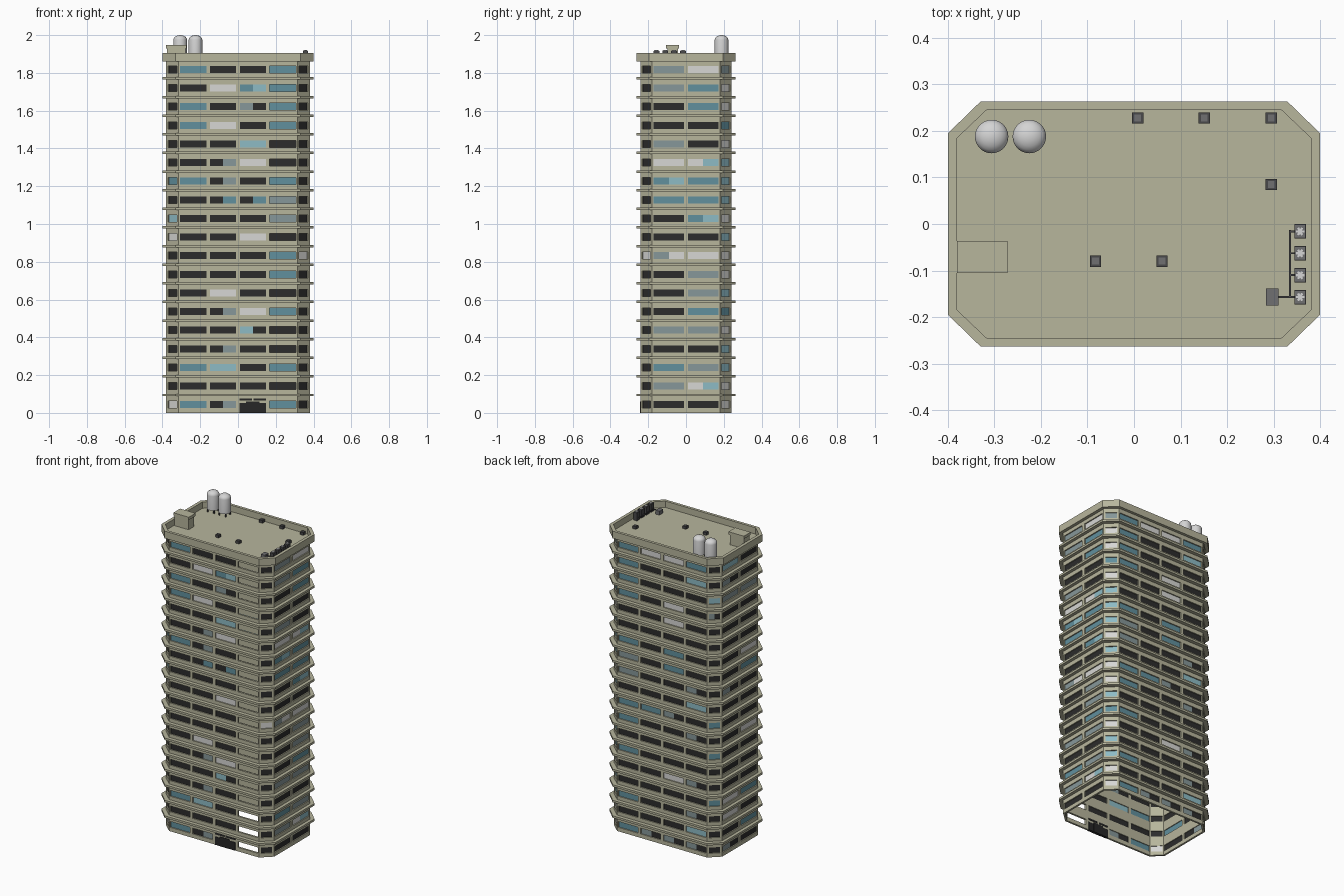
import bpy, bmesh, math, random
from mathutils import Vector, Matrix

random.seed(11)
if "Cube" in bpy.data.objects:
    bpy.data.objects.remove(bpy.data.objects["Cube"])


def material(name, rgb, rough=0.8):
    m = bpy.data.materials.new(name)
    m.use_nodes = True
    m.diffuse_color = (*rgb, 1)
    bsdf = m.node_tree.nodes["Principled BSDF"]
    bsdf.inputs["Base Color"].default_value = (*rgb, 1)
    bsdf.inputs["Roughness"].default_value = rough
    return m


CONCRETE = material("concrete", (0.475, 0.465, 0.335))
TANK = material("tank_grey", (0.66, 0.66, 0.66))
METAL = material("dark_metal", (0.065, 0.065, 0.068))
UNIT = material("unit_grey", (0.16, 0.16, 0.165))
DOOR = material("door_black", (0.02, 0.02, 0.02))
PANES = {
    "d": material("dark_glass", (0.025, 0.025, 0.025)),
    "t": material("teal_glass", (0.12, 0.28, 0.34)),
    "c": material("pale_teal_glass", (0.27, 0.5, 0.56)),
    "g": material("grey_glass", (0.24, 0.31, 0.32)),
    "w": material("white_blind", (0.68, 0.68, 0.66)),
}

FLOORS, PITCH = 19, 0.0986
SILL, HEAD = 0.025, 0.062
DECK, TOP = 1.865, 1.905
WALL = 0.012


def finish(name, bm, mats):
    me = bpy.data.meshes.new(name)
    bm.to_mesh(me)
    bm.free()
    ob = bpy.data.objects.new(name, me)
    bpy.context.collection.objects.link(ob)
    for m in mats:
        me.materials.append(m)
    return ob


def box(name, x, y, z0, z1, sx, sy, mat):
    bm = bmesh.new()
    bmesh.ops.create_cube(bm, size=1, matrix=Matrix.Translation((x, y, (z0 + z1) / 2))
                          @ Matrix.Diagonal((sx, sy, z1 - z0, 1)))
    return finish(name, bm, [mat])


def octagon(hx, hy, cx, cy):
    """Chamfered rectangle, counter-clockwise from the front left corner."""
    front = [(-cx, -hy), (cx, -hy), (hx, -cy), (hx, cy)]
    return [Vector(p) for p in front] + [Vector((-x, -y)) for x, y in front]


BODY = octagon(0.38, 0.24, 0.315, 0.18)
OUTER = octagon(0.40, 0.263, 0.33, 0.195)
LIP = octagon(0.38, 0.245, 0.317, 0.185)


def add_ring(bm, outer, inner, z0, z1):
    loops = [[bm.verts.new((p.x, p.y, z)) for p in poly]
             for poly, z in ((outer, z0), (outer, z1), (inner, z1), (inner, z0))]
    for a, b in zip(loops, loops[1:] + loops[:1]):
        for i in range(8):
            j = (i + 1) % 8
            bm.faces.new((a[i], a[j], b[j], b[i]))


def window_spans(length, count, margin, gap):
    w = (length - 2 * margin - (count - 1) * gap) / count
    return [(margin + i * (w + gap), margin + i * (w + gap) + w) for i in range(count)]


# Glazing from the top floor down: two letters per window, one for each half
FRONT = """tt dd dd
dd ww tc
tt dd gd
tt ww dd
dd dd cc
dd dg ww
tt dg dd
dd dt dt
dd dd dd
dd dd ww
dd dd dd
dd dd dd
dd ww dd
dd dg ww
dd dd cd
dd dg dd
tt cc dd
dd dd dd
tt dg dd""".split("\n")
SIDE = """gg ww
gg tt
dd tt
dd dd
gg dd
ww wc
tc tt
tt tt
dd tc
dd dd
gw ww
dd gg
dd gg
dd tt
gg gg
dd dd
tt gg
gg wc
dd dd""".split("\n")
BACK_END = "ttttddtggdttdtddtdt"  # back windows facing the open front bay
CORNER = "gwwtwcccwcwwctwccww"  # back left corner windows


def glazing(side, floor, col):
    row = FLOORS - 1 - floor
    if side == 0:
        return FRONT[row].split()[col]
    if side == 1:
        return "ww" if row == 10 else "dd"
    if side == 2:
        return SIDE[row].split()[col]
    if side == 3:
        return CORNER[row] * 2
    if side == 4 and col == 0:
        return BACK_END[row] * 2
    return random.choice(["dd"] * 10 + ["tt", "gg", "ww", "tt", "gd", "cc"])


# Hollow shell with window openings, and recessed panes
levels = [0.0]
for f in range(FLOORS):
    levels += [f * PITCH + SILL, f * PITCH + HEAD]
levels.append(DECK)

shell, glass = bmesh.new(), bmesh.new()
keys = list(PANES)
for side in range(8):
    a, b = BODY[side], BODY[(side + 1) % 8]
    length = (b - a).length
    d = (b - a) / length
    inward = Vector((-d.y, d.x))
    if side % 2:
        spans = window_spans(length, 1, 0.012, 0)
    elif side % 4 == 0:
        spans = window_spans(length, 4, 0.007, 0.0187)
    else:
        spans = window_spans(length, 2, 0.009, 0.02)
    cuts = [0.0] + [u for s in spans for u in s] + [length]

    def quad(bm, u0, u1, z0, z1, depth=0.0):
        p, q = [a + d * u + inward * depth for u in (u0, u1)]
        return bm.faces.new([bm.verts.new((v.x, v.y, z)) for v, z in
                             ((p, z0), (q, z0), (q, z1), (p, z1))])

    for r in range(len(levels) - 1):
        floor = r // 2
        for c in range(len(cuts) - 1):
            entrance = side == 0 and c == 5 and floor == 0
            z0, z1 = levels[r], levels[r + 1]
            if r % 2 == 0 or c % 2 == 0 or entrance:
                quad(shell, cuts[c], cuts[c + 1], z0, z1)
                continue
            col = c // 2
            if side == 0 and col == 3:
                continue  # open bay
            mid = (cuts[c] + cuts[c + 1]) / 2
            for letter, u0, u1 in zip(glazing(side, floor, col),
                                      (cuts[c], mid), (mid, cuts[c + 1])):
                quad(glass, u0, u1, z0, z1, 0.007).material_index = keys.index(letter)

bmesh.ops.remove_doubles(shell, verts=shell.verts, dist=0.0002)
walls = finish("tower_walls", shell, [CONCRETE])
solid = walls.modifiers.new("thickness", "SOLIDIFY")
solid.thickness = WALL
solid.offset = -1
solid.use_even_offset = True
finish("window_panes", glass, list(PANES.values()))

# Ledges between floors
bm = bmesh.new()
for f in range(1, FLOORS):
    z = f * PITCH - 0.004
    add_ring(bm, OUTER, BODY, z - 0.0065, z + 0.0065)
finish("floor_ledges", bm, [CONCRETE])

# Parapet and roof deck
bm = bmesh.new()
add_ring(bm, OUTER, LIP, DECK - 0.005, TOP)
finish("parapet", bm, [CONCRETE])
bm = bmesh.new()
bm.faces.new([bm.verts.new((p.x, p.y, DECK)) for p in OUTER])
bmesh.ops.solidify(bm, geom=bm.faces[:], thickness=0.005)
finish("roof_deck", bm, [CONCRETE])

# Entrance
box("entrance_doors", 0.078, -0.234, 0, 0.052, 0.142, 0.016, DOOR)
box("entrance_centre", 0.078, -0.234, 0, 0.06, 0.07, 0.018, DOOR)
for x in (0.04, 0.116):
    box("entrance_transom", x, -0.234, 0.066, 0.077, 0.066, 0.016, DOOR)

# Stair hut
box("stair_hut", -0.326, -0.071, DECK, 1.932, 0.098, 0.056, CONCRETE)
box("stair_hut_roof", -0.326, -0.071, 1.93, 1.948, 0.108, 0.068, CONCRETE)


# Water tanks: a domed profile spun round, on four legs
def tank(x, y, r=0.036):
    bm = bmesh.new()
    profile = [(0, 1.885), (r, 1.885), (r, 1.975)]
    for i in range(1, 6):
        t = i / 5 * math.pi / 2
        profile.append((r * math.cos(t), 1.975 + 0.025 * math.sin(t)))
    vs = [bm.verts.new((x + px, y, z)) for px, z in profile]
    es = [bm.edges.new(p) for p in zip(vs, vs[1:])]
    bmesh.ops.spin(bm, geom=vs + es, cent=(x, y, 0), axis=(0, 0, 1),
                   angle=math.tau, steps=28)
    bmesh.ops.remove_doubles(bm, verts=bm.verts, dist=0.0001)
    bmesh.ops.recalc_face_normals(bm, faces=bm.faces)
    ob = finish("water_tank", bm, [TANK])
    bpy.ops.object.select_all(action="DESELECT")
    ob.select_set(True)
    bpy.context.view_layer.objects.active = ob
    bpy.ops.object.shade_smooth_by_angle(angle=math.radians(40))
    for dx in (-0.022, 0.022):
        for dy in (-0.022, 0.022):
            box("tank_leg", x + dx, y + dy, DECK, 1.887, 0.007, 0.007, METAL)


for x in (-0.306, -0.225):
    tank(x, 0.188)

# Roof vents
for x, y in ((0.008, 0.228), (0.151, 0.228), (0.295, 0.228),
             (0.295, 0.085), (-0.083, -0.08), (0.06, -0.08)):
    box("roof_vent", x, y, DECK, 1.882, 0.024, 0.024, METAL)
    box("vent_cap", x, y, 1.882, 1.885, 0.015, 0.015, UNIT)

# Cooling units with fans, joined by a pipe to a control box
for i in range(4):
    y = -0.157 + i * 0.047
    box("cooling_unit", 0.357, y, DECK, 1.915, 0.025, 0.031, METAL)
    box("unit_top", 0.357, y, 1.915, 1.918, 0.021, 0.027, UNIT)
    for k in range(3):
        blade = box("fan_blade", 0, 0, 0, 0.002, 0.018, 0.005, TANK)
        blade.location = (0.357, y, 1.918)
        blade.rotation_euler.z = k * math.pi / 3
    box("unit_pipe", 0.341, y, 1.88, 1.885, 0.012, 0.004, METAL)
box("main_pipe", 0.335, -0.086, 1.88, 1.885, 0.004, 0.146, METAL)
box("feed_pipe", 0.322, -0.157, 1.88, 1.885, 0.03, 0.004, METAL)
box("control_box", 0.297, -0.157, DECK, 1.89, 0.027, 0.037, UNIT)
